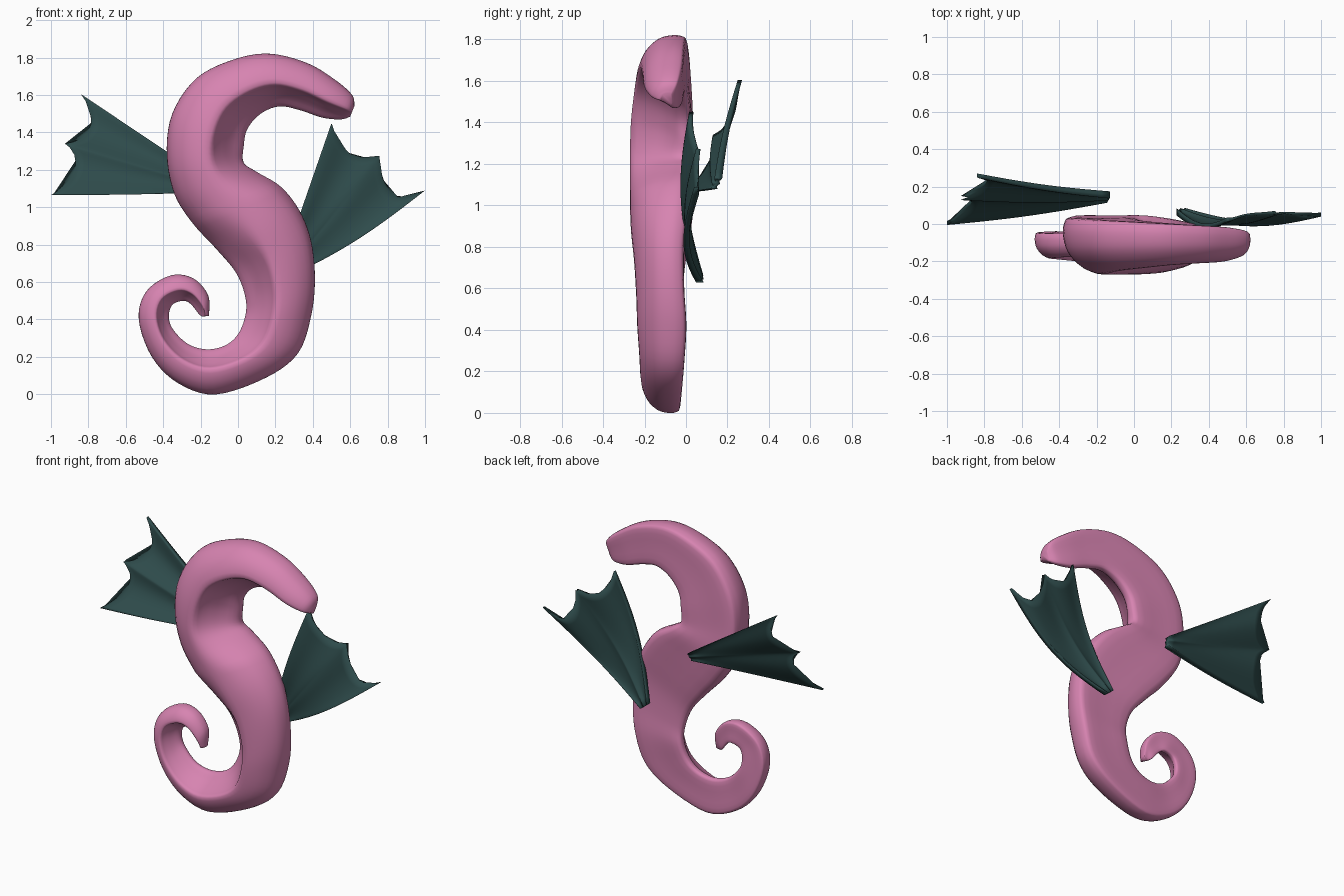
import bpy, bmesh, math
from mathutils import Vector


def material(name, rgb):
    m = bpy.data.materials.new(name)
    m.diffuse_color = (*rgb, 1)
    return m


PINK = material("pink_skin", (0.68, 0.23, 0.44))
GREEN = material("dark_green_wing", (0.028, 0.072, 0.072))


def catmull(pts, steps, closed=False):
    """Smooth curve passing through tuples of any length."""
    n, out = len(pts), []
    for i in range(n if closed else n - 1):
        if closed:
            p = [pts[(i + k) % n] for k in (-1, 0, 1, 2)]
        else:
            p = [pts[min(max(i + k, 0), n - 1)] for k in (-1, 0, 1, 2)]
        for s in range(steps):
            t = s / steps
            out.append(tuple(0.5 * (2 * b + (c - a) * t + (2 * a - 5 * b + 4 * c - d) * t * t
                                    + (3 * b - a - 3 * c + d) * t ** 3) for a, b, c, d in zip(*p)))
    if not closed:
        out.append(tuple(pts[-1]))
    return out


def loft(name, rings, mat):
    """Skin closed rings and cap both ends."""
    bm = bmesh.new()
    vr = [[bm.verts.new(p) for p in r] for r in rings]
    n = len(vr[0])
    for a, b in zip(vr, vr[1:]):
        for i in range(n):
            j = (i + 1) % n
            bm.faces.new((a[i], a[j], b[j], b[i]))
    bm.faces.new(vr[0])
    bm.faces.new(vr[-1])
    bmesh.ops.recalc_face_normals(bm, faces=bm.faces)
    for f in bm.faces:
        f.smooth = True
    me = bpy.data.meshes.new(name)
    bm.to_mesh(me)
    bm.free()
    me.materials.append(mat)
    ob = bpy.data.objects.new(name, me)
    bpy.context.collection.objects.link(ob)
    return ob


# S-shaped body: left/right outline pairs (x, z, x, z) from head to curled tail
outline = [
    (0.622, 1.54, 0.60, 1.485), (0.61, 1.60, 0.55, 1.47), (0.52, 1.68, 0.45, 1.48),
    (0.37, 1.77, 0.33, 1.52), (0.17, 1.82, 0.22, 1.54), (-0.02, 1.79, 0.12, 1.50),
    (-0.22, 1.69, 0.05, 1.42), (-0.35, 1.50, 0.03, 1.33), (-0.38, 1.28, 0.03, 1.24),
    (-0.34, 1.07, 0.10, 1.19), (-0.24, 0.91, 0.23, 1.11), (-0.12, 0.78, 0.33, 0.98),
    (-0.01, 0.65, 0.39, 0.82), (0.04, 0.52, 0.41, 0.62), (0.04, 0.42, 0.39, 0.42),
    (0.00, 0.32, 0.32, 0.22), (-0.07, 0.26, 0.15, 0.09), (-0.17, 0.24, -0.12, 0.0),
    (-0.27, 0.27, -0.32, 0.06), (-0.35, 0.35, -0.46, 0.20), (-0.37, 0.42, -0.53, 0.40),
    (-0.35, 0.48, -0.49, 0.55), (-0.29, 0.50, -0.36, 0.635), (-0.25, 0.48, -0.24, 0.62),
    (-0.21, 0.43, -0.16, 0.53), (-0.19, 0.415, -0.155, 0.42)]
front = [-.13, -.17, -.20, -.21, -.22, -.235, -.25, -.265, -.27, -.27, -.27, -.265, -.25, -.24,
         -.235, -.225, -.22, -.21, -.20, -.19, -.185, -.18, -.175, -.17, -.16, -.14]
back = [-.07, -.04, -.02, -.01, 0, .01, .02, .03, .035, .045, .03, .01, -.01, -.01,
        0, -.01, -.02, -.03, -.04, -.04, -.045, -.05, -.05, -.06, -.07, -.09]
lean = [1] * 8 + [.7, .3, 0, -.4, -.8] + [-1] * 13   # which side the hollow is on
stations = catmull([(*o, f, b, s) for o, f, b, s in zip(outline, front, back, lean)], 5)

# cross-sections (across, depth): ridged with a sloping hollow side, and plainly round
ridged = [(0, 0), (-.8, 0), (-.97, .1), (-1, .32), (-.87, .61), (-.46, .88),
          (.1, 1), (.3, .79), (.64, .45), (.94, .24), (1, .11), (.85, 0)]
plain = [(0, 0), (-.8, 0), (-.97, .12), (-.98, .35), (-.8, .68), (-.44, .92),
         (0, 1), (.44, .92), (.8, .68), (.98, .35), (.97, .12), (.8, 0)]
mirrored = [(-ridged[-k % 12][0], ridged[-k % 12][1]) for k in range(12)]
rings = []
for ox, oz, ix, iz, yf, yb, s in stations:
    w = min(abs(s), 1)
    side = ridged if s > 0 else mirrored
    sec = [(a[0] * w + b[0] * (1 - w), a[1] * w + b[1] * (1 - w)) for a, b in zip(side, plain)]
    rings.append([(ox + (ix - ox) * (v + 1) / 2, yb + (yf - yb) * d, oz + (iz - oz) * (v + 1) / 2)
                  for v, d in catmull(sec, 3, True)])
loft("body", rings, PINK)


def wing(name, root, edge, bow, sag, droop):
    """Fan of rays from the root to a scalloped edge; bones at the ends and middle."""
    root = Vector(root)
    # two scallops sharing the middle tip
    rim = catmull(edge[:5], 4)[:-1] + catmull(edge[4:], 4)
    n = len(rim) - 1
    steps = 16
    across = (Vector(edge[0]) - Vector(edge[-1])).normalized()
    shell = []
    for k in range(steps + 1):
        r = 0.02 + 0.98 * k / steps
        top, bot = [], []
        for j, e in enumerate(rim):
            m = math.sin(math.pi * (j % (n / 2)) / (n / 2)) ** 2   # 0 on bones, 1 mid membrane
            p = root.lerp(Vector(e), r)
            p.y += bow * math.sin(math.pi * r) + sag * m * r
            p.z -= droop * math.sin(math.pi * r) * (j / n) ** 2    # curved lower edge
            p += across * (0.5 - j / n) * 0.045 * (1 - r)          # blunt root
            th = (0.019 - 0.009 * m) * (1 - 0.45 * r)
            top.append(p + Vector((0, th, 0)))
            bot.append(p - Vector((0, th, 0)))
        shell.append(top + bot[::-1])
    loft(name, shell, GREEN)


# wings: root, then tip - scallop - tip - scallop - tip
wing("left_wing", (-0.12, 0.145, 1.10),
     [(-0.84, 0.26, 1.605), (-0.79, 0.23, 1.52), (-0.79, 0.20, 1.43), (-0.84, 0.165, 1.365),
      (-0.925, 0.14, 1.34), (-0.875, 0.12, 1.29), (-0.87, 0.09, 1.21), (-0.91, 0.05, 1.13),
      (-1.0, 0.005, 1.065)], -0.012, 0.025, 0.004)
wing("right_wing", (0.24, 0.07, 0.635),
     [(0.50, 0.025, 1.45), (0.535, 0.02, 1.36), (0.595, 0.03, 1.29), (0.67, 0.045, 1.262),
      (0.755, 0.06, 1.275), (0.762, 0.045, 1.18), (0.80, 0.04, 1.09), (0.88, 0.045, 1.05),
      (1.0, 0.05, 1.09)], -0.058, 0.018, 0.035)
